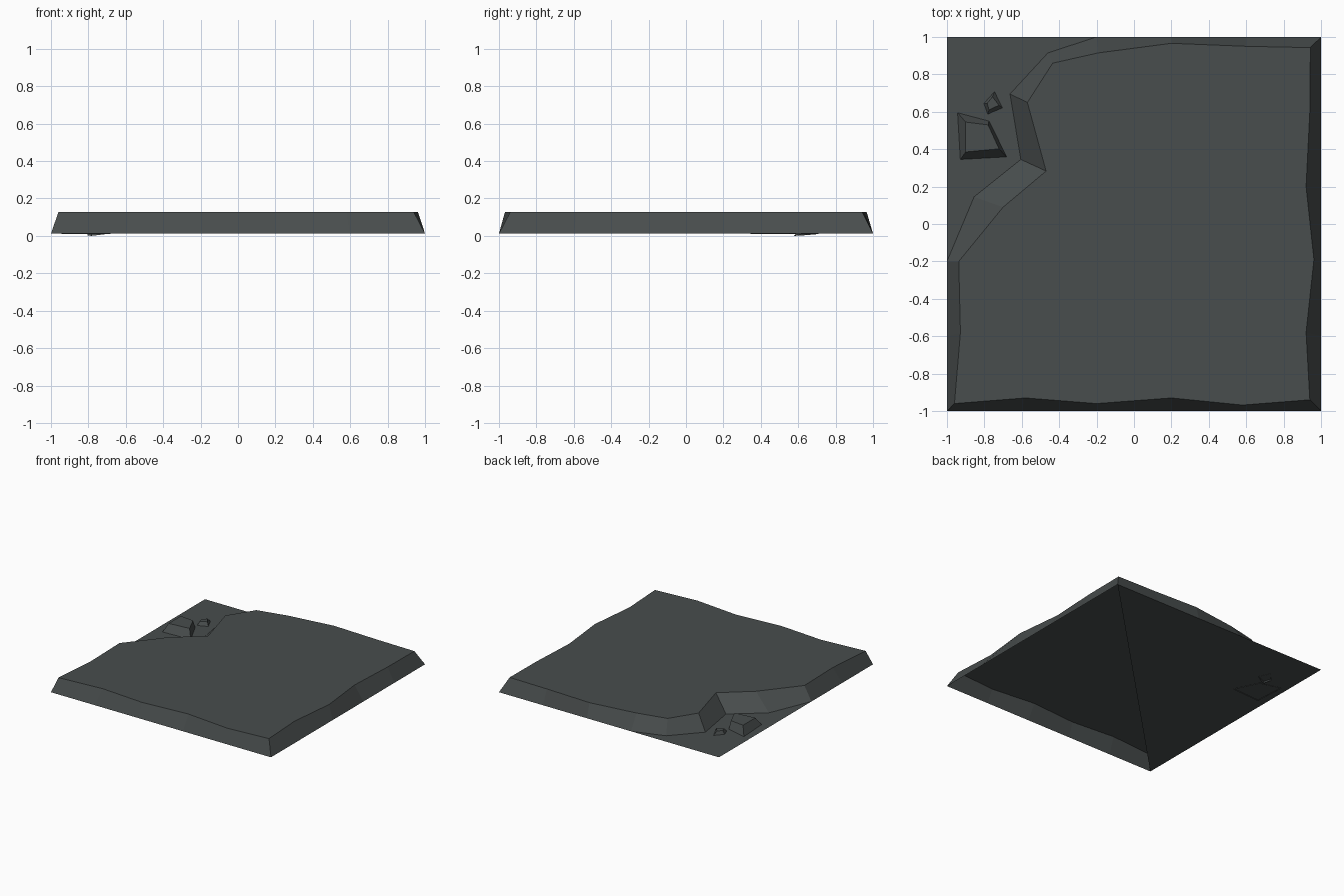
import bpy

if "Cube" in bpy.data.objects:
    bpy.data.objects.remove(bpy.data.objects["Cube"])

stone = bpy.data.materials.new("dark_slate")
stone.diffuse_color = (0.065, 0.074, 0.074, 1)
stone.use_nodes = True
stone.node_tree.nodes["Principled BSDF"].inputs["Base Color"].default_value = stone.diffuse_color


def build(name, verts, faces):
    mesh = bpy.data.meshes.new(name)
    mesh.from_pydata(verts, [], faces)
    mesh.materials.append(stone)
    obj = bpy.data.objects.new(name, mesh)
    bpy.context.collection.objects.link(obj)
    return obj


def open_block(name, outline, z0, z1, dips=None):
    """Flat-topped, open-bottomed block; entries are base x, y and top x, y (counter-clockwise).
    dips lowers single base corners: {corner: z}."""
    n = len(outline)
    dips = dips or {}
    verts = [(p[0], p[1], dips.get(i, z0)) for i, p in enumerate(outline)]
    verts += [(p[2], p[3], z1) for p in outline]
    faces = [(i, (i + 1) % n, n + (i + 1) % n, n + i) for i in range(n)]
    faces.append(tuple(range(n, 2 * n)))
    return build(name, verts, faces)


G = 0.012   # ground level

# triangular ground sheet under the broken corner; the other half is open
build("ground_sheet", [(-1, -1, G), (1, 1, G), (-1, 1, G)], [(0, 1, 2)])

# main slab with a broken corner
open_block("broken_slab", [
    (-1, -1, -.96, -.96), (-.6, -1, -.58, -.93), (-.2, -1, -.2, -.96),
    (.2, -1, .2, -.93), (.6, -1, .58, -.968), (1, -1, .94, -.94),
    (1, -.6, .92, -.58), (1, -.2, .962, -.19), (1, .2, .92, .2),
    (1, .6, .94, .6), (1, 1, .943, .943), (.6, 1, .6, .95),
    (.2, 1, .2, .966), (-.2, 1, -.19, .915), (-.46, .915, -.435, .86),
    (-.663, .695, -.57, .65), (-.605, .345, -.47, .283), (-.855, .145, -.7, .09),
    (-1, -.2, -.937, -.2), (-1, -.6, -.928, -.58)], G, 0.127)

# loose fragments in the broken corner
open_block("large_fragment", [
    (-.93, .343, -.9, .385), (-.679, .357, -.722, .402),
    (-.775, .552, -.78, .53), (-.945, .597, -.9, .545)], 0.009, 0.075)
open_block("small_fragment", [
    (-.785, .577, -.775, .61), (-.702, .62, -.722, .635),
    (-.745, .71, -.757, .68), (-.807, .645, -.785, .645)], 0.01, 0.04, {0: 0.0, 3: 0.004})
